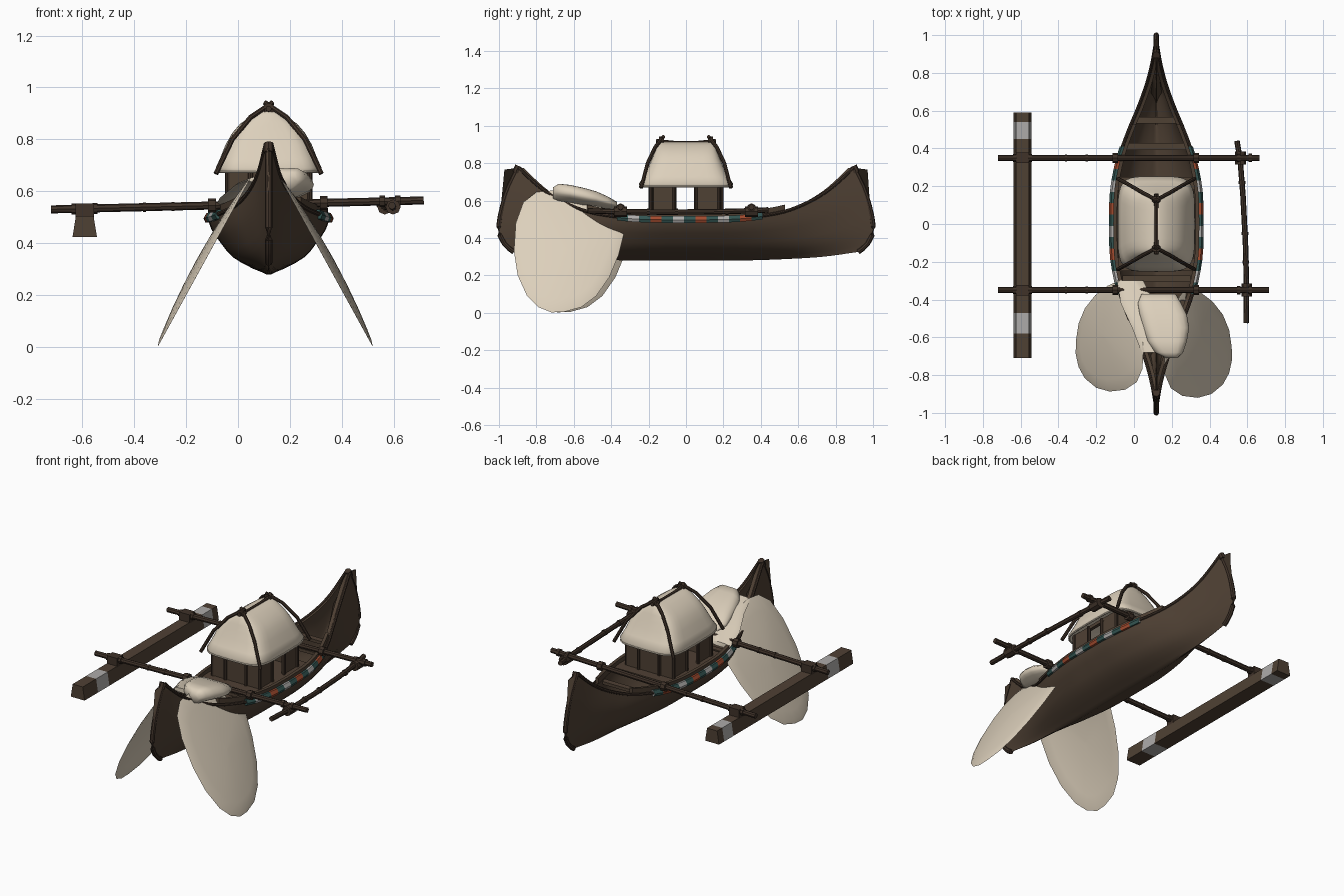
import bpy, bmesh, math
from mathutils import Vector

if "Cube" in bpy.data.objects:
    bpy.data.objects.remove(bpy.data.objects["Cube"])

COLOURS = {"wood": (0.078, 0.052, 0.034), "dark_wood": (0.05, 0.032, 0.022),
           "cream_cloth": (0.72, 0.63, 0.50), "pale_paint": (0.42, 0.41, 0.40),
           "teal_paint": (0.033, 0.09, 0.083), "red_paint": (0.36, 0.07, 0.028)}
NAMES = list(COLOURS)
for n, c in COLOURS.items():
    bpy.data.materials.new(n).diffuse_color = (*c, 1)
WOOD, DARK, CREAM, PALE, TEAL, RED = range(6)
CX = 0.118  # hull centre line


def finish(name, bm, mat, rule=None, angle=40):
    bmesh.ops.remove_doubles(bm, verts=bm.verts, dist=1e-5)
    bmesh.ops.recalc_face_normals(bm, faces=bm.faces)
    me = bpy.data.meshes.new(name)
    for n in NAMES:
        me.materials.append(bpy.data.materials[n])
    for f in bm.faces:
        f.material_index = rule(f.calc_center_median()) if rule else mat
    bm.to_mesh(me)
    bm.free()
    ob = bpy.data.objects.new(name, me)
    bpy.context.collection.objects.link(ob)
    bpy.context.view_layer.objects.active = ob
    ob.select_set(True)
    bpy.ops.object.shade_smooth_by_angle(angle=math.radians(angle))
    ob.select_set(False)
    return ob


def loft(name, rings, mat, rule=None, caps=True, angle=40):
    bm = bmesh.new()
    vs = [[bm.verts.new(p) for p in r] for r in rings]
    n = len(rings[0])
    for a, b in zip(vs, vs[1:]):
        for i in range(n):
            bm.faces.new((a[i], a[(i + 1) % n], b[(i + 1) % n], b[i]))
    if caps:
        bm.faces.new(vs[0])
        bm.faces.new(vs[-1])
    return finish(name, bm, mat, rule, angle)


def tube(name, pts, r, mat=DARK, sides=8):
    pts = [Vector(p) for p in pts]
    rings = []
    for i, p in enumerate(pts):
        d = pts[min(i + 1, len(pts) - 1)] - pts[max(i - 1, 0)]
        q = d.to_track_quat('Z', 'Y')
        rings.append([p + q @ Vector((r * math.cos(a), r * math.sin(a), 0))
                      for a in (2 * math.pi * k / sides for k in range(sides))])
    return loft(name, rings, mat)


def box(name, c, s, mat=WOOD):
    x, y, z = (v / 2 for v in s)
    ring = lambda k: [(c[0] + a * x, c[1] + b * y, c[2] + k * z)
                      for a, b in ((-1, -1), (1, -1), (1, 1), (-1, 1))]
    return loft(name, [ring(-1), ring(1)], mat)


def curve(table, x):  # smooth interpolation through (x, value) pairs
    n = len(table)
    i = max(k for k in range(n - 1) if k == 0 or table[k][0] <= x)
    slope = lambda k: ((table[min(k + 1, n - 1)][1] - table[max(k - 1, 0)][1])
                       / (table[min(k + 1, n - 1)][0] - table[max(k - 1, 0)][0]))
    (x0, y0), (x1, y1) = table[i], table[i + 1]
    h = x1 - x0
    t = (x - x0) / h
    return ((2*t**3 - 3*t*t + 1) * y0 + (t**3 - 2*t*t + t) * h * slope(i)
            + (3*t*t - 2*t**3) * y1 + (t**3 - t*t) * h * slope(i + 1))


# Hull: station t runs -1..1, section height u runs keel to sheer
WIDTH = [(0, .236), (.2, .23), (.4, .195), (.55, .148), (.7, .092), (.85, .045), (1, .012)]
SHEER = [(0, .50), (.3, .505), (.5, .525), (.62, .55), (.75, .60), (.85, .655), (.93, .715), (1, .775)]
KEEL = [(0, .28), (.35, .28), (.6, .288), (.8, .30), (1, .325)]
STEM = [(0, .92), (.08, .965), (.25, 1.0), (.5, .985), (.75, .95), (1, .895)]
SECT = [(0, 0), (.1, .25), (.3, .58), (.55, .78), (.78, .93), (1, 1)]
US = [0, .04, .1, .2, .3, .42, .55, .66, .78, .9, 1]


def hull_pt(t, u, side, inner=False):
    a = abs(t)
    w, top, bot, y = curve(WIDTH, a), curve(SHEER, a), curve(KEEL, a), t * curve(STEM, u)
    if inner:
        w, y = max(w - .02, .003), y * .97
        k = min(1, max(0, (a - .72) / .12))
        bot = (bot + .03) * (1 - k) + (top - .015) * k
    return Vector((CX + side * w * max(curve(SECT, u), .03), y, bot + (top - bot) * u))


rings = []
for k in range(-32, 33):
    t = k / 32
    rings.append([hull_pt(t, u, -1) for u in US[::-1]] + [hull_pt(t, u, 1) for u in US]
                 + [hull_pt(t, u, 1, True) for u in US[::-1]] + [hull_pt(t, u, -1, True) for u in US])
loft("hull", rings, WOOD)

# Stem posts, rails, painted edge strips and wash planks
for e, end in ((-1, "front"), (1, "back")):
    tube(end + "_stem_post", [(CX, e * curve(STEM, u), .325 + .45 * u) for u in US], .014)
    tube(end + "_stem_tip", [(CX, e * .91, .75), (CX, e * .895, .785)], .019)
PATCH = (PALE, TEAL, RED, TEAL)
paint = lambda c: PATCH[int(math.floor((c.y + .31) / .06)) % 4]
for s, side in ((-1, "left"), (1, "right")):
    tube(side + "_rail", [hull_pt(k / 24, 1, s) for k in range(-24, 25)], .009)
    strip, plank = [], []
    for k in range(-7, 15):
        y = -.01 + k * .06 * .62
        p = hull_pt(y / .895, 1, s)
        strip.append([p + Vector((s * a, 0, b)) for a, b in ((-.02, .018), (.006, .018), (.014, .0), (.006, -.018), (-.02, -.018))])
    strip = []
    for k in range(13 + 1):
        p = hull_pt((-.37 + k * .06 - .0) / .895, 1, s)
        strip.append([p + Vector((s * a, 0, b)) for a, b in
                      ((-.012, .016), (.004, .016), (.015, -.004), (.008, -.02), (-.012, -.02))])
    for k in range(-10, 11):
        p = hull_pt(k * .053 / .895, 1, s)
        plank.append([p + Vector((s * a, 0, b)) for a, b in
                      ((-.028, .0), (-.028, .036), (-.008, .036), (-.008, .0))])
    paint = lambda c: PATCH[int(math.floor((c.y + .31) / .06 + .01)) % 4]
    loft(side + "_painted_strip", strip, TEAL, paint)
    loft(side + "_wash_plank", plank, WOOD)

# Seats and deck
for i, (y, w) in enumerate(((.55, .21), (.41, .31), (-.29, .36), (-.42, .3))):
    box(f"seat_{i}", (CX, y, .50), (w, .035, .018))
box("deck", (CX, 0, .505), (.40, .50, .02))

# House walls with a doorway on each long side
for s in (-1, 1):
    for y in (-.125, .115):
        box("side_wall", (CX + s * .15, y, .60), (.015, .13, .18))
    box("door_lintel", (CX + s * .15, 0, .68), (.02, .14, .02))
    box("end_wall", (CX, s * .18, .60), (.30, .015, .18))
    for y in (-.185, -.062, .052, .178):
        tube("wall_post", [(CX + s * .158, y, .51), (CX + s * .158, y, .69)], .010)
    for x in (-.07, .07):
        tube("end_post", [(CX + x, s * .19, .51), (CX + x, s * .19, .69)], .010)


# Thatched roof: rounded rectangular rings
def roof_ring(hx, hy, z, n=32, p=.42):
    pts = []
    for k in range(n):
        c, s = math.cos(2 * math.pi * k / n), math.sin(2 * math.pi * k / n)
        pts.append((CX + hx * math.copysign(abs(c) ** p, c), hy * math.copysign(abs(s) ** p, s), z))
    return pts


ROOF = [(.12, .17, .735), (.185, .232, .682), (.197, .248, .675), (.204, .252, .69), (.186, .226, .73),
        (.166, .202, .78), (.14, .182, .825), (.11, .168, .86), (.06, .154, .895), (.018, .142, .912)]
loft("roof", [roof_ring(*r) for r in ROOF], CREAM, angle=60)
tube("ridge_pole", [(CX, -.16, .918), (CX, -.06, .908), (CX, .06, .908), (CX, .16, .918)], .011)
for s in (-1, 1):
    for x in (-1, 1):
        tube("roof_corner_pole", [(CX - x * .015, s * .12, .942), (CX + x * .07, s * .165, .885),
                                  (CX + x * .14, s * .205, .80), (CX + x * .203, s * .24, .668)], .010)
    tube("ridge_lashing", [(CX, s * .118, .918), (CX, s * .145, .918)], .023)
tube("eave_rope", roof_ring(.2, .248, .675) + roof_ring(.2, .248, .675)[:1], .005, CREAM, 6)

# Outrigger beams with lashings
beam_z = lambda x: .548 + .024 * x
for y, x1, nm in ((.35, .665, "back"), (-.35, .715, "front")):
    tube(nm + "_beam", [(-.72, y, beam_z(-.72)), (x1, y, beam_z(x1))], .0155)
    for x, r, w in ((-.63, .021, .02), (-.55, .021, .02), (-.36, .018, .012), (-.25, .018, .012),
                    (-.10, .027, .03), (.33, .027, .03), (.555, .022, .02), (.615, .022, .02)):
        tube(nm + "_lashing", [(x - w / 2, y, beam_z(x)), (x + w / 2, y, beam_z(x))], r)
    box(nm + "_float_block", (-.59, y, .525), (.07, .055, .055), DARK)
    px = .565 if y > 0 else .597
    tube(nm + "_pole_lashing", [(px, y - .035, .54), (px, y + .035, .54)], .029)

# Float with two painted bands
YS = (-.71, -.58, -.47, .45, .54, .59)
loft("float", [[(-.59 - .047, y, .425), (-.59 + .047, y, .425), (-.59 + .034, y, .505), (-.59 - .034, y, .505)]
               for y in YS], WOOD,
     lambda c: PALE if -.579 < c.y < -.471 or .451 < c.y < .539 else WOOD)

# Balance pole on the right
tube("balance_pole", [(.545, .44, .55), (.562, .34, .545), (.577, .15, .54), (.59, -.1, .538),
                      (.596, -.35, .54), (.593, -.525, .545)], .0145)
for y, x in ((.22, .572), (-.05, .588), (-.2, .592)):
    tube("pole_knot", [(x, y - .008, .54), (x, y + .008, .54)], .018)

# Two leaf-shaped sails hanging over the bow
LEAF = [(-.80, .645), (-.70, .655), (-.58, .635), (-.47, .58), (-.385, .51), (-.33, .43), (-.36, .31),
        (-.41, .19), (-.48, .09), (-.56, .03), (-.65, .005), (-.72, .002), (-.79, .03), (-.85, .09),
        (-.90, .2), (-.92, .33), (-.91, .48), (-.87, .59)]
for s, dy, nm in ((-1, .033, "left"), (1, 0, "right")):
    rings = []
    for sgn, scales in ((1, (.02, .3, .55, .78, .92, 1)), (-1, (.92, .78, .55, .3, .02))):
        for k in scales:
            ring = []
            for y, z in LEAF:
                z2, y2 = .34 + (z - .34) * k, -.63 + (y + .63) * k
                bulge = .03 * (1 - k * k) + sgn * .005 * (k < 1)
                ring.append((.105 + s * (.415 - .55 * z2 + bulge), y2 + dy, z2))
            rings.append(ring)
    loft(nm + "_sail", rings, CREAM, angle=60)

# Gathered cloth bundle lying across the bow between the sails
BUNDLE = [(-.71, .20, .03, .645, .03), (-.68, .185, .075, .648, .048), (-.62, .175, .105, .64, .05),
          (-.55, .17, .122, .625, .05), (-.48, .155, .125, .61, .045), (-.42, .135, .115, .592, .035),
          (-.37, .13, .09, .578, .018)]
loft("cloth_bundle", [[(cx + hw * math.cos(a), y, zc + hz * math.sin(a) * (1 + .15 * math.sin(3 * a)))
                       for a in (2 * math.pi * k / 20 for k in range(20))]
                      for y, cx, hw, zc, hz in BUNDLE], CREAM, angle=70)
# Cloth fold reaching back to the front beam on the left
loft("cloth_fold", [[(cx + hw * math.cos(a), y, zc + .014 * math.sin(a))
                     for a in (2 * math.pi * k / 12 for k in range(12))]
                    for y, cx, hw, zc in ((-.68, .10, .06, .645), (-.55, .06, .07, .625),
                                          (-.42, .02, .09, .575), (-.30, -.02, .07, .535))],
     CREAM, angle=70)

for m in bpy.data.materials:
    if m.users and not m.is_grease_pencil:
        m.use_nodes = True
        m.node_tree.nodes["Principled BSDF"].inputs["Base Color"].default_value = m.diffuse_color
